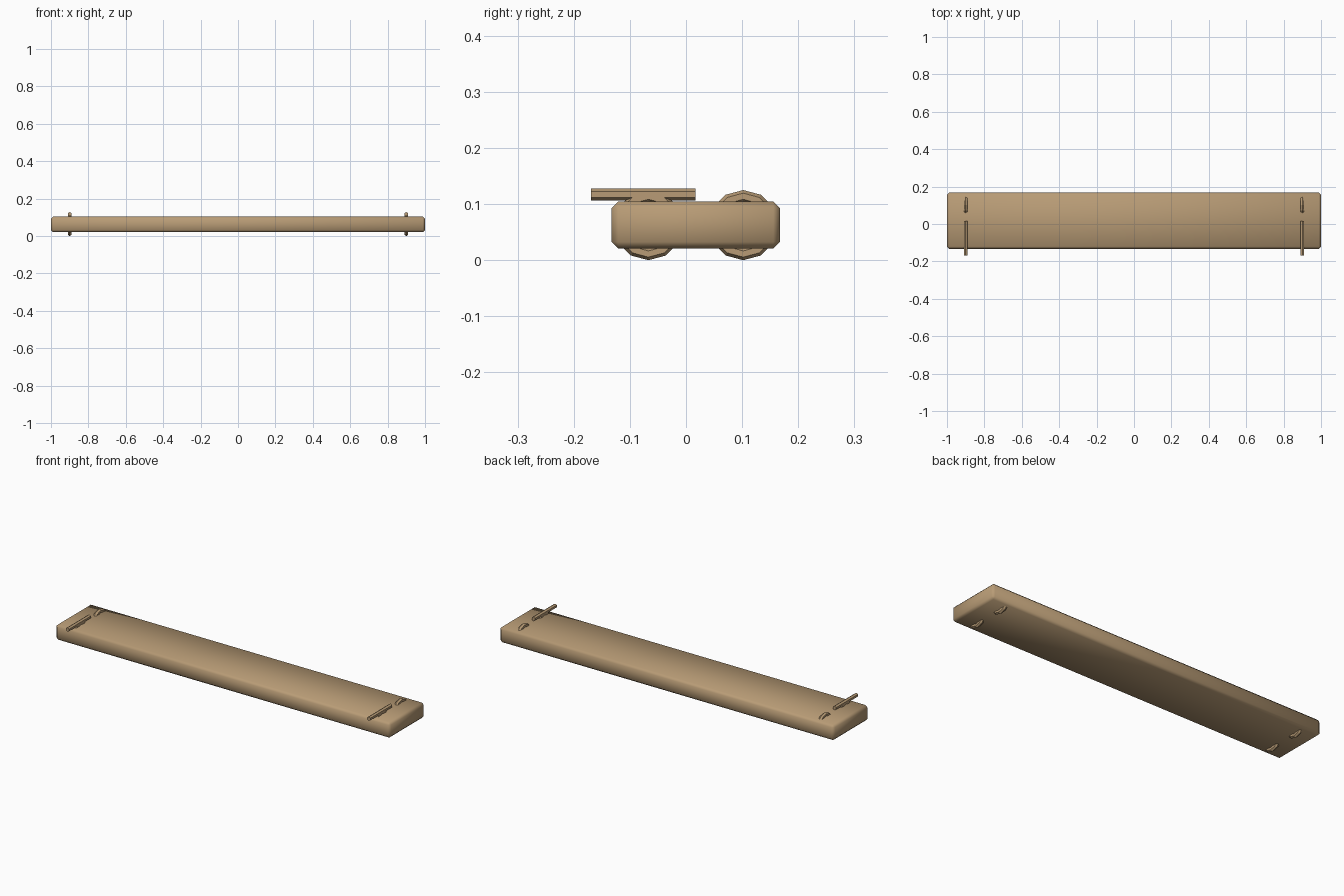
import bpy
from math import pi

cube = bpy.data.objects.get("Cube")
if cube:
    bpy.data.objects.remove(cube, do_unlink=True)

# One wood and rope colour
tan = bpy.data.materials.new("tan_wood")
tan.use_nodes = True
colour = (0.48, 0.33, 0.18, 1)
tan.diffuse_color = colour
tan.node_tree.nodes["Principled BSDF"].inputs["Base Color"].default_value = colour

MID_Z = 0.0625        # centre height of the plank and loops
ROPE = 0.011          # rope radius
LOOP = MID_Z - ROPE   # loop radius


def finish(name):
    obj = bpy.context.object
    obj.name = name
    obj.data.materials.append(tan)
    return obj


# Plank with softened edges
bpy.ops.mesh.primitive_cube_add(size=1, location=(0, 0.0175, MID_Z))
plank = finish("plank")
plank.scale = (2, 0.3, 0.084)
bpy.ops.object.transform_apply(location=False, rotation=False, scale=True)
bevel = plank.modifiers.new("edge_bevel", "BEVEL")
bevel.width = 0.012
bevel.segments = 1
bpy.ops.object.shade_smooth()

for side, x in (("left", 0.9), ("right", -0.9)):
    # Rope loops threaded through the plank
    for place, y in (("front", -0.067), ("back", 0.102)):
        bpy.ops.mesh.primitive_torus_add(
            major_segments=12, minor_segments=6, major_radius=LOOP,
            minor_radius=ROPE, location=(x, y, MID_Z), rotation=(0, pi / 2, 0))
        finish(f"{side}_{place}_rope_loop")
    # Straight rope end lying on top, overhanging the front
    bpy.ops.mesh.primitive_cylinder_add(
        vertices=6, radius=ROPE, depth=0.186,
        location=(x, -0.076, 0.117), rotation=(pi / 2, 0, 0))
    finish(f"{side}_rope_end")
